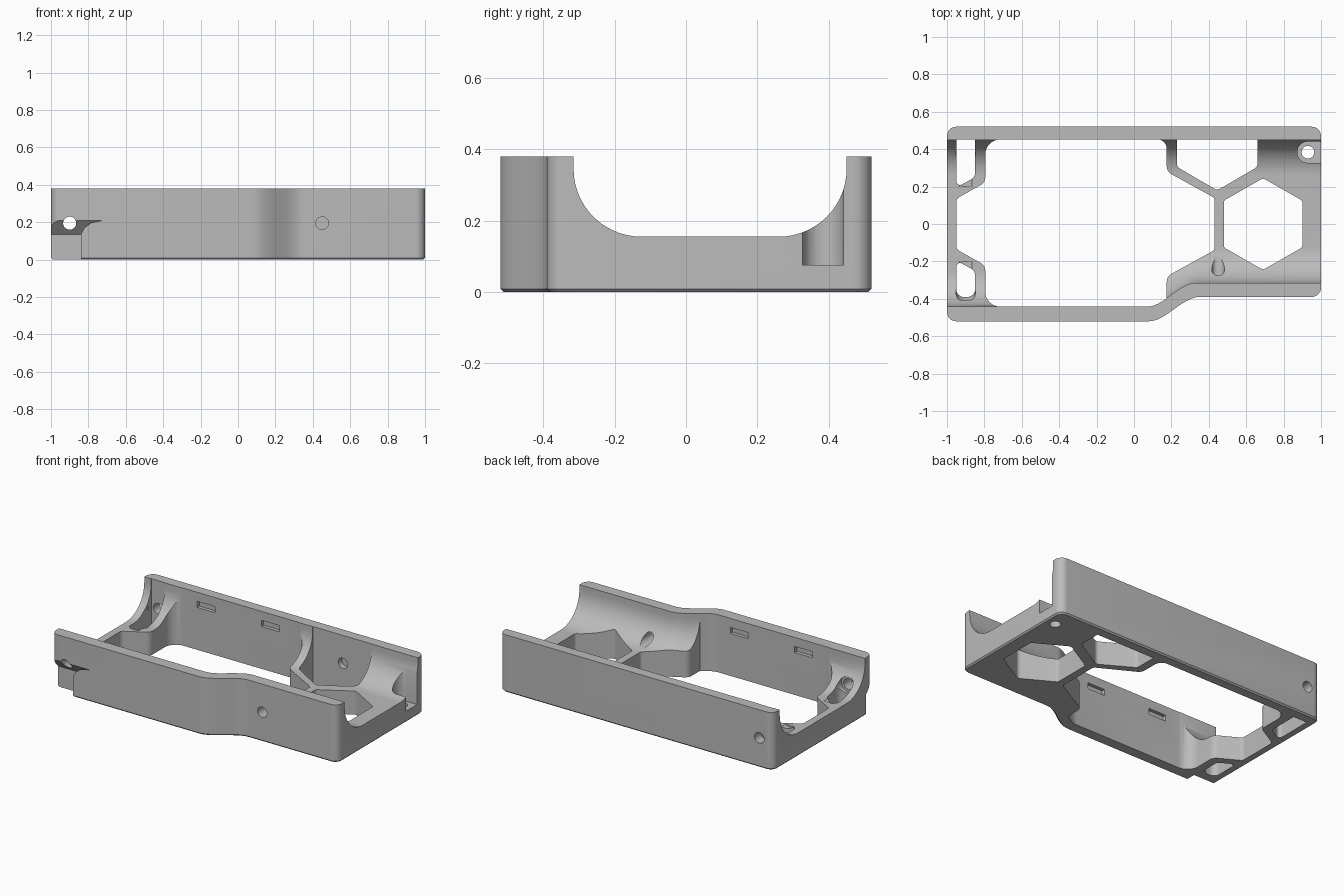
import bpy, bmesh, math
from mathutils import Vector

if "Cube" in bpy.data.objects:
    bpy.data.objects.remove(bpy.data.objects["Cube"])

H = 0.38        # wall height
FLOOR = 0.155   # floor thickness
R = 0.19        # floor-to-wall fillet radius
BACK = 0.45     # inner face of the back wall


def make(name, rings):
    """Closed solid lofted through equal-length rings of points."""
    bm = bmesh.new()
    loops = [[bm.verts.new(p) for p in ring] for ring in rings]
    n = len(loops[0])
    for a, b in zip(loops, loops[1:]):
        for i in range(n):
            j = (i + 1) % n
            bm.faces.new((a[i], a[j], b[j], b[i]))
    bm.faces.new(loops[0])
    bm.faces.new(loops[-1])
    bm.normal_update()
    bmesh.ops.recalc_face_normals(bm, faces=bm.faces[:])
    mesh = bpy.data.meshes.new(name)
    bm.to_mesh(mesh)
    bm.free()
    ob = bpy.data.objects.new(name, mesh)
    bpy.context.collection.objects.link(ob)
    return ob


def prism(name, outline, z0, z1):
    return make(name, [[(x, y, z) for x, y in outline] for z in (z0, z1)])


def rounded(corners, steps=8):
    """Round each (x, y, radius) corner of an outline."""
    out = []
    for i, (x, y, r) in enumerate(corners):
        p = Vector((x, y))
        if r == 0:
            out.append((x, y))
            continue
        u = (Vector(corners[i - 1][:2]) - p).normalized()
        v = (Vector(corners[(i + 1) % len(corners)][:2]) - p).normalized()
        half = u.angle(v) / 2
        centre = p + (u + v).normalized() * (r / math.sin(half))
        a, b = p + u * r / math.tan(half) - centre, p + v * r / math.tan(half) - centre
        sweep = math.atan2(a.x * b.y - a.y * b.x, a.dot(b))
        start = math.atan2(a.y, a.x)
        for k in range(steps + 1):
            t = start + sweep * k / steps
            out.append((centre.x + r * math.cos(t), centre.y + r * math.sin(t)))
    return out


def flip(corners):
    return [(x, -y, r) for x, y, r in corners]


def cylinder(name, axis, a, b, r, c0, c1, n=32):
    """Cylinder along y (c = x, z) or z (c = x, y) from a to b."""
    circ = [(c0 + r * math.cos(t * math.tau / n), c1 + r * math.sin(t * math.tau / n)) for t in range(n)]
    if axis == "z":
        return prism(name, circ, a, b)
    return make(name, [[(p, y, q) for p, q in circ] for y in (a, b)])


def box(name, x0, x1, y0, y1, z0, z1):
    return prism(name, [(x0, y0), (x1, y0), (x1, y1), (x0, y1)], z0, z1)


def step(x, x0, x1, y0, y1):
    t = min(max((x - x0) / (x1 - x0), 0), 1)
    return y0 + (y1 - y0) * t * t * (3 - 2 * t)


def inner_front(x):
    return step(x, 0.07, 0.33, -0.44, -0.315)


# Outer block with a stepped front wall
bend = [0.08 + 0.27 * i / 16 for i in range(17)]
front = [(x, step(x, 0.08, 0.35, -0.52, -0.39), 0) for x in bend]
body = prism("tray_body", rounded([(-1, -0.52, 0.05)] + front
             + [(1, -0.39, 0.05), (1, 0.52, 0.05), (-1, 0.52, 0.05)]), 0, H)
bm = bmesh.new()
bm.from_mesh(body.data)
rim = [e for e in bm.edges if all(v.co.z < 0.001 for v in e.verts)]
bmesh.ops.bevel(bm, geom=rim, offset=0.009, segments=1, affect="EDGES")
bm.to_mesh(body.data)
bm.free()

# Rounded channel running the whole length
arc = [math.pi / 2 * i / 14 for i in range(15)]


def channel_ring(x):
    y0 = inner_front(x)
    left = [(x, y0 + R - R * math.cos(a), FLOOR + R - R * math.sin(a)) for a in arc]
    right = [(x, BACK - R + R * math.sin(a), FLOOR + R - R * math.cos(a)) for a in arc]
    return [(x, y0, 1)] + left + right + [(x, BACK, 1)]


s_curve = [0.07 + 0.26 * i / 16 for i in range(17)]
cutters = [make("channel_cutter", [channel_ring(x) for x in [-1.1] + s_curve + [1.1]])]

# Large opening, following the bend of the front wall
wall = [(x, inner_front(x) - 0.002, 0) for x in s_curve if x < 0.172]
main = [(-0.95, 0.135, 0.03), (-0.795, 0.222, 0.05), (-0.795, 0.452, 0.08), (0.175, 0.452, 0.05),
        (0.175, 0.28, 0.05), (0.43, 0.14, 0.02), (0.43, -0.14, 0.02), (0.175, -0.28, 0.05),
        (0.175, inner_front(0.175), 0)] + wall[::-1] + [
        (-0.795, -0.442, 0.08), (-0.795, -0.222, 0.05), (-0.95, -0.135, 0.03)]
cutters.append(prism("main_opening_cutter", rounded(main), -0.1, 1))

# Hexagonal openings
hexagon = [(0.48, 0.125, 0.02), (0.69, 0.245, 0.03), (0.9, 0.125, 0.02)]
half_hexagon = [(0.23, 0.452, 0), (0.23, 0.305, 0.03), (0.445, 0.18, 0.03),
                (0.66, 0.305, 0.03), (0.66, 0.452, 0)]
cutters.append(prism("hexagon_cutter", rounded(hexagon + flip(hexagon)[::-1]), -0.1, 1))
cutters.append(prism("half_hexagon_cutter", rounded(half_hexagon), -0.1, 1))


# End slots
def slot(end, r):
    return [(-0.95, end, r), (-0.95, 0.195, 0.02), (-0.85, 0.25, 0.04), (-0.85, end, r)]


cutters.append(prism("back_slot_cutter", rounded(slot(0.452, 0)), -0.1, 1))
cutters.append(prism("front_slot_cutter", rounded(flip(slot(0.39, 0.04))), -0.1, 1))

# Screw holes with counterbores through both walls
for sign, bore in ((-1, 0.41), (1, 0.42)):
    cutters.append(cylinder("screw_hole_cutter", "y", sign * 0.2, sign * 0.7, 0.035, -0.9, 0.195))
    cutters.append(cylinder("counterbore_cutter", "y", sign * 0.2, sign * bore, 0.052, -0.9, 0.195))
cutters.append(cylinder("front_hole_cutter", "y", -0.7, 0, 0.034, 0.45, 0.195))
cutters.append(cylinder("blind_hole_cutter", "y", 0.3, 0.49, 0.034, 0.45, 0.195))

# Corner pocket with a vertical hole
pocket = [(1.1, 0.327, 0), (1.1, 0.441, 0), (0.873, 0.441, 0.056), (0.873, 0.327, 0.056)]
cutters.append(prism("pocket_cutter", rounded(pocket), 0.075, 1))
cutters.append(cylinder("pocket_hole_cutter", "z", -0.1, 0.2, 0.034, 0.93, 0.384))

# Small clip recesses on the inner walls
for x in (-0.55, -0.08):
    for y in (BACK, -0.44):
        cutters.append(box("clip_cutter", x - 0.065, x + 0.065, y - 0.025, y + 0.025, 0.28, 0.32))

# Undercut at the front corner with a sloping roof
inner = [(-1.1, -0.1), (-0.84, -0.1), (-0.84, 0.06), (-0.84, 0.1), (-0.84, 0.12), (-0.84, 0.135), (-1.1, 0.135)]
outer = [(-1.1, -0.1), (-0.84, -0.1), (-0.84, 0.135), (-0.82, 0.172), (-0.785, 0.197), (-0.72, 0.21), (-1.1, 0.21)]
cutters.append(make("undercut_cutter", [[(x, y, z) for x, z in ring]
               for y, ring in ((-0.6, outer), (-0.52, outer), (-0.45, inner))]))

# Cut everything out of the block
bpy.context.view_layer.objects.active = body
for c in cutters:
    c.hide_render = True
    mod = body.modifiers.new("cut", "BOOLEAN")
    mod.operation, mod.solver, mod.object = "DIFFERENCE", "EXACT", c
    bpy.ops.object.modifier_apply(modifier=mod.name)
    bpy.data.objects.remove(c)

# Plain grey finish
grey = bpy.data.materials.new("plain_grey")
grey.use_nodes = True
color = (0.5, 0.5, 0.5, 1)
grey.diffuse_color = color
grey.node_tree.nodes["Principled BSDF"].inputs["Base Color"].default_value = color
body.data.materials.clear()
body.data.materials.append(grey)
for p in body.data.polygons:
    p.material_index = 0

bpy.ops.object.select_all(action="DESELECT")
body.select_set(True)
bpy.ops.object.shade_smooth_by_angle(angle=math.radians(30))
